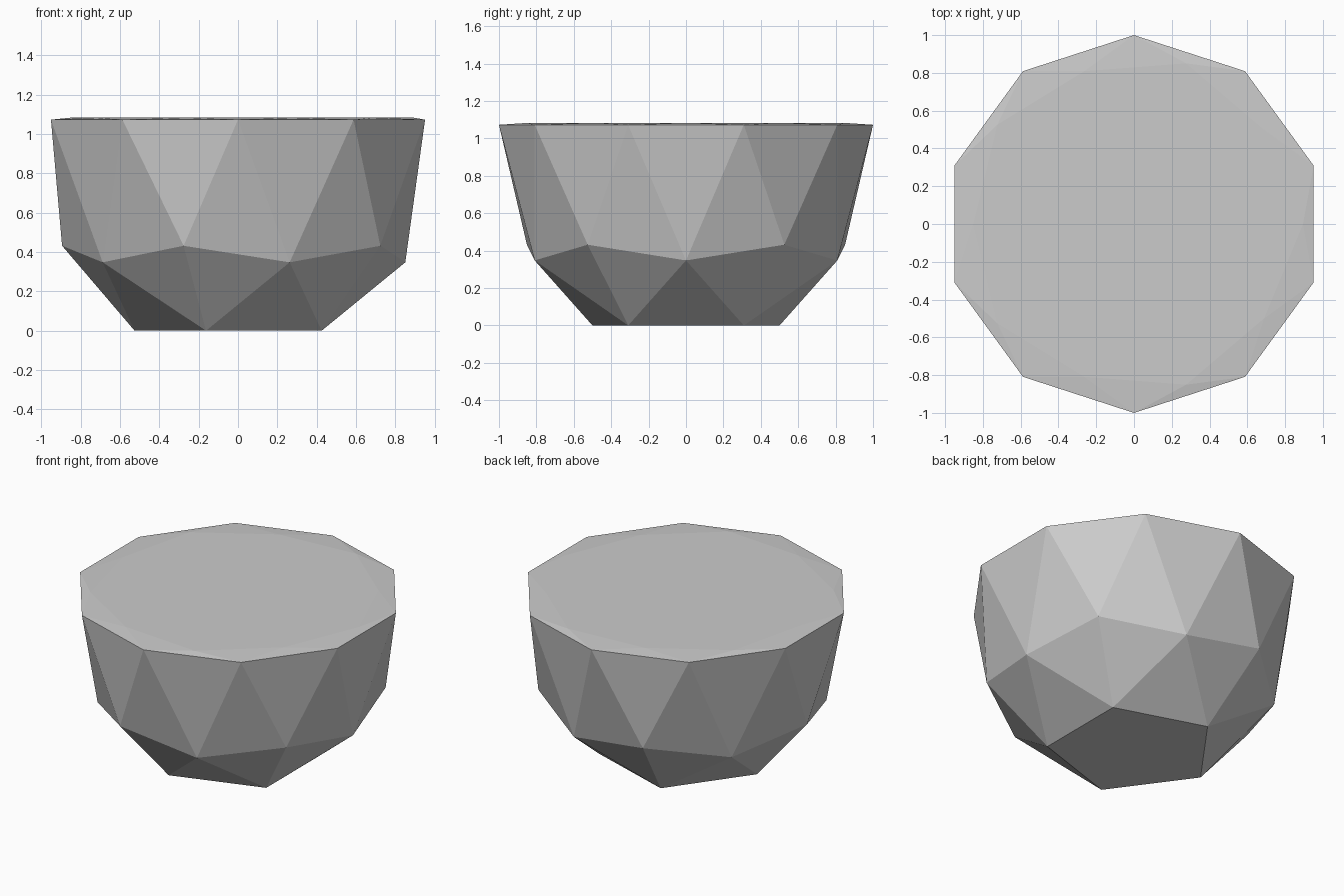
import bpy
import bmesh

cube = bpy.data.objects.get("Cube")
if cube:
    bpy.data.objects.remove(cube, do_unlink=True)

# Plain grey material
GREY = (0.6, 0.6, 0.6, 1.0)
grey = bpy.data.materials.new("light_grey")
grey.diffuse_color = GREY
grey.use_nodes = True
grey.node_tree.nodes["Principled BSDF"].inputs["Base Color"].default_value = GREY

BASE = -0.8507      # lowest ring of the sphere, where the base is cut flat
RIM_Z = 1.073
TOP_Z = 1.083

# Faceted bowl: a ball with its base cut flat and its upper half pressed flat
bm = bmesh.new()
bmesh.ops.create_icosphere(bm, subdivisions=2, radius=1.0)
for v in bm.verts:
    if v.co.z > 0.01:
        v.co.z = TOP_Z
    elif v.co.z > -0.01:
        v.co.z = RIM_Z
    else:
        v.co.z = (max(v.co.z, BASE) - BASE) * 1.07

# Merge the flat base and flat top into single faces
bmesh.ops.dissolve_limit(bm, angle_limit=0.005, verts=bm.verts[:], edges=bm.edges[:])
bmesh.ops.recalc_face_normals(bm, faces=bm.faces[:])

mesh = bpy.data.meshes.new("faceted_bowl")
bm.to_mesh(mesh)
bm.free()
mesh.materials.append(grey)
bowl = bpy.data.objects.new("faceted_bowl", mesh)
bpy.context.collection.objects.link(bowl)
